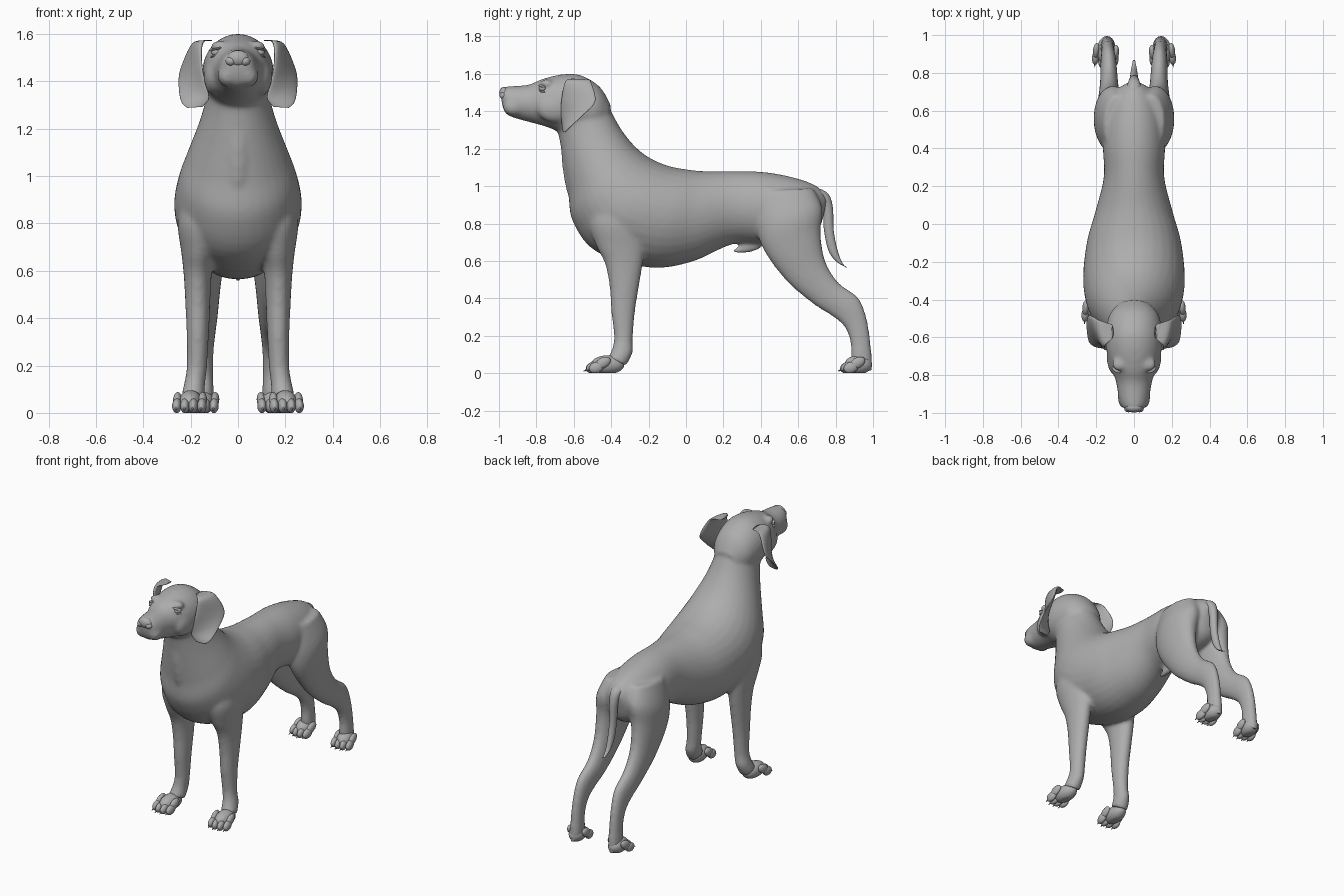
import bpy, bmesh, math
from mathutils import Vector, Matrix, Euler

cube = bpy.data.objects.get("Cube")
if cube:
    bpy.data.objects.remove(cube, do_unlink=True)

grey = bpy.data.materials.new("coat_grey")
grey.use_nodes = True
GREY = (0.42, 0.42, 0.42, 1)
grey.diffuse_color = GREY
grey.node_tree.nodes["Principled BSDF"].inputs["Base Color"].default_value = GREY
X_AXIS = Vector((1, 0, 0))


def spline(p0, p1, p2, p3, t):
    return 0.5 * (2 * p1 + (p2 - p0) * t + (2 * p0 - 5 * p1 + 4 * p2 - p3) * t * t
                  + (3 * p1 - p0 - 3 * p2 + p3) * t ** 3)


def loft(bm, rings, side=None, steps=5, sides=32):
    """Skin smooth elliptical rings, each given as edge point, edge point, half width."""
    rows = []
    last = len(rings) - 1
    for i in range(last):
        four = [rings[max(0, min(last, i + k))] for k in (-1, 0, 1, 2)]
        for s in range(steps + (i == last - 1)):
            rows.append([spline(*[r[c] for r in four], s / steps) for c in range(3)])
    loops = []
    for a, b, w in rows:
        across = side or (b - a).cross(Vector((0, 0, 1))).normalized()
        loops.append([bm.verts.new((a + b) / 2 + (a - b) / 2 * math.cos(t) + across * w * math.sin(t))
                      for t in (math.tau * k / sides for k in range(sides))])
    for p, q in zip(loops, loops[1:]):
        for k in range(sides):
            bm.faces.new((p[k], p[k - 1], q[k - 1], q[k]))
    bm.faces.new(loops[0])
    bm.faces.new(loops[-1])


def profile(bm, rows, x=0.0, s=1):
    """Loft from side-on rows: y, z, y, z, half width and optional x."""
    rings = []
    for r in rows:
        cx = s * (r[5] if len(r) > 5 else x)
        rings.append((Vector((cx, r[0], r[1])), Vector((cx, r[2], r[3])), r[4]))
    loft(bm, rings, X_AXIS)


def ball(bm, loc, size, rot=(0, 0, 0)):
    m = Matrix.LocRotScale(Vector(loc), Euler(rot), Vector(size))
    bmesh.ops.create_uvsphere(bm, u_segments=24, v_segments=14, radius=1, matrix=m)


def finish(name, bm):
    bmesh.ops.recalc_face_normals(bm, faces=bm.faces)
    for f in bm.faces:
        f.smooth = True
    mesh = bpy.data.meshes.new(name)
    bm.to_mesh(mesh)
    bm.free()
    mesh.materials.append(grey)
    obj = bpy.data.objects.new(name, mesh)
    bpy.context.collection.objects.link(obj)
    return obj


# Neck, chest, loin and rump
skin = bmesh.new()
profile(skin, [
    (-.46, 1.5, -.69, 1.31, .125), (-.405, 1.41, -.675, 1.24, .135),
    (-.35, 1.31, -.655, 1.12, .165), (-.28, 1.22, -.63, .97, .21),
    (-.2, 1.155, -.605, .81, .25), (-.1, 1.11, -.48, .65, .27),
    (0, 1.09, -.2, .565, .25), (.1, 1.08, .03, .595, .205),
    (.25, 1.08, .25, .69, .16), (.42, 1.075, .42, .69, .165),
    (.58, 1.045, .6, .7, .15), (.7, 1, .7, .75, .1), (.755, .94, .735, .84, .04)])

# Skull and muzzle
profile(skin, [
    (-.99, 1.51, -.985, 1.44, .03), (-.975, 1.53, -.965, 1.39, .062),
    (-.93, 1.535, -.92, 1.365, .08), (-.84, 1.543, -.81, 1.335, .098),
    (-.77, 1.572, -.74, 1.315, .125), (-.66, 1.598, -.68, 1.29, .146),
    (-.56, 1.592, -.6, 1.27, .15), (-.46, 1.53, -.5, 1.27, .13),
    (-.4, 1.43, -.45, 1.3, .08)])

# Throat fold and belly fold
ball(skin, (0, -.638, 1.1), (.04, .022, .17), (.12, 0, 0))
ball(skin, (0, .33, .668), (.022, .085, .024), (.2, 0, 0))

for s in (1, -1):
    # Foreleg with shoulder
    profile(skin, [
        (-.5, .92, -.24, .94, .1, .14), (-.52, .8, -.23, .8, .1, .155),
        (-.48, .68, -.22, .68, .075, .165), (-.435, .59, -.23, .59, .06, .17),
        (-.41, .47, -.25, .47, .053, .17), (-.4, .33, -.272, .33, .047, .17),
        (-.385, .2, -.285, .18, .043, .174), (-.395, .13, -.285, .11, .045, .184),
        (-.42, .08, -.32, .04, .05, .192)], s=s)
    # Hind leg with thigh and hock
    profile(skin, [
        (.38, .97, .68, .99, .07, .09), (.375, .79, .73, .88, .1, .11),
        (.42, .65, .72, .75, .08, .128), (.54, .49, .745, .6, .06, .132),
        (.68, .37, .815, .485, .048, .132), (.78, .305, .92, .405, .042, .135),
        (.845, .25, .965, .3, .036, .138), (.878, .17, .985, .18, .035, .14),
        (.88, .09, .995, .07, .038, .14), (.89, .03, .995, .01, .036, .14)], s=s)
    # Cheek, jowl and brow
    ball(skin, (s * .1, -.7, 1.42), (.045, .1, .08))
    ball(skin, (s * .045, -.92, 1.425), (.042, .06, .05))
    ball(skin, (s * .085, -.745, 1.553), (.036, .03, .018), (0, s * .3, s * .4))

body = finish("body", skin)
remesh = body.modifiers.new("blend", 'REMESH')
remesh.mode = 'VOXEL'
remesh.voxel_size = 0.011
remesh.use_smooth_shade = True
soften = body.modifiers.new("soften", 'SMOOTH')
soften.factor = 0.5
soften.iterations = 10

# Tail
tail = bmesh.new()
profile(tail, [
    (.6, .93, .63, 1.01, .06), (.7, .92, .745, .972, .038), (.732, .87, .783, .9, .027),
    (.737, .77, .79, .76, .022), (.76, .66, .81, .66, .02), (.8, .6, .836, .59, .015),
    (.856, .565, .868, .558, .007)])
finish("tail", tail)

# Nose with nostril wings
nose = bmesh.new()
ball(nose, (0, -.972, 1.497), (.046, .026, .034))
for s in (1, -1):
    ball(nose, (s * .03, -.975, 1.485), (.022, .022, .02))
finish("nose", nose)

EAR = [((.12, -.61, 1.575), (.12, -.53, 1.57), .012),
       ((.155, -.645, 1.56), (.185, -.51, 1.56), .018),
       ((.153, -.665, 1.47), (.24, -.485, 1.455), .016),
       ((.138, -.668, 1.39), (.25, -.55, 1.38), .012),
       ((.122, -.662, 1.33), (.24, -.62, 1.315), .01),
       ((.15, -.656, 1.292), (.215, -.645, 1.288), .006)]


def paw(name, x, heel, toe, width, turn):
    """Foot pad with four toes and claws; the foot points towards -y."""
    bm = bmesh.new()
    length = heel - toe
    ball(bm, (0, heel - length * .45, .045), (width * .75, length * .45, .05))
    for k in (-1.5, -.5, .5, 1.5):
        reach = toe + .028 + abs(k) * .012
        loc = Vector((k * width * .52, reach, .03))
        ball(bm, loc, (width * .29, .04, .03), (.3, 0, 0))
        ball(bm, loc + Vector((0, .035, .025)), (width * .27, .045, .028), (.5, 0, 0))
        # Claw
        spike = Matrix.Translation(loc + Vector((0, -.036, -.012))) @ Matrix.Rotation(2, 4, 'X')
        bmesh.ops.create_cone(bm, segments=10, radius1=.009, radius2=.001, depth=.035, matrix=spike)
    pivot = Vector((0, heel, 0))
    bmesh.ops.rotate(bm, verts=bm.verts, cent=pivot, matrix=Matrix.Rotation(turn, 3, 'Z'))
    bmesh.ops.translate(bm, verts=bm.verts, vec=(x, 0, 0))
    for v in bm.verts:
        v.co.z = max(v.co.z, 0)
    finish(name, bm)


for s, label in ((1, "left"), (-1, "right")):
    # Ear flap
    ear = bmesh.new()
    flip = Vector((s, 1, 1))
    loft(ear, [(Vector(a) * flip, Vector(b) * flip, w) for a, b, w in EAR], sides=24)
    finish(label + "_ear", ear)
    # Eyeball with upper and lower lids
    eye = bmesh.new()
    ball(eye, (s * .092, -.768, 1.522), (.022, .018, .016), (0, 0, s * .5))
    for lift in (.013, -.013):
        ball(eye, (s * .092, -.77, 1.522 + lift), (.028, .016, .006), (0, s * .25, s * .5))
    finish(label + "_eye", eye)
    # Paws
    paw(label + "_front_paw", s * .193, -.33, -.53, .068, s * .08)
    paw(label + "_hind_paw", s * .14, .995, .83, .066, s * .1)
